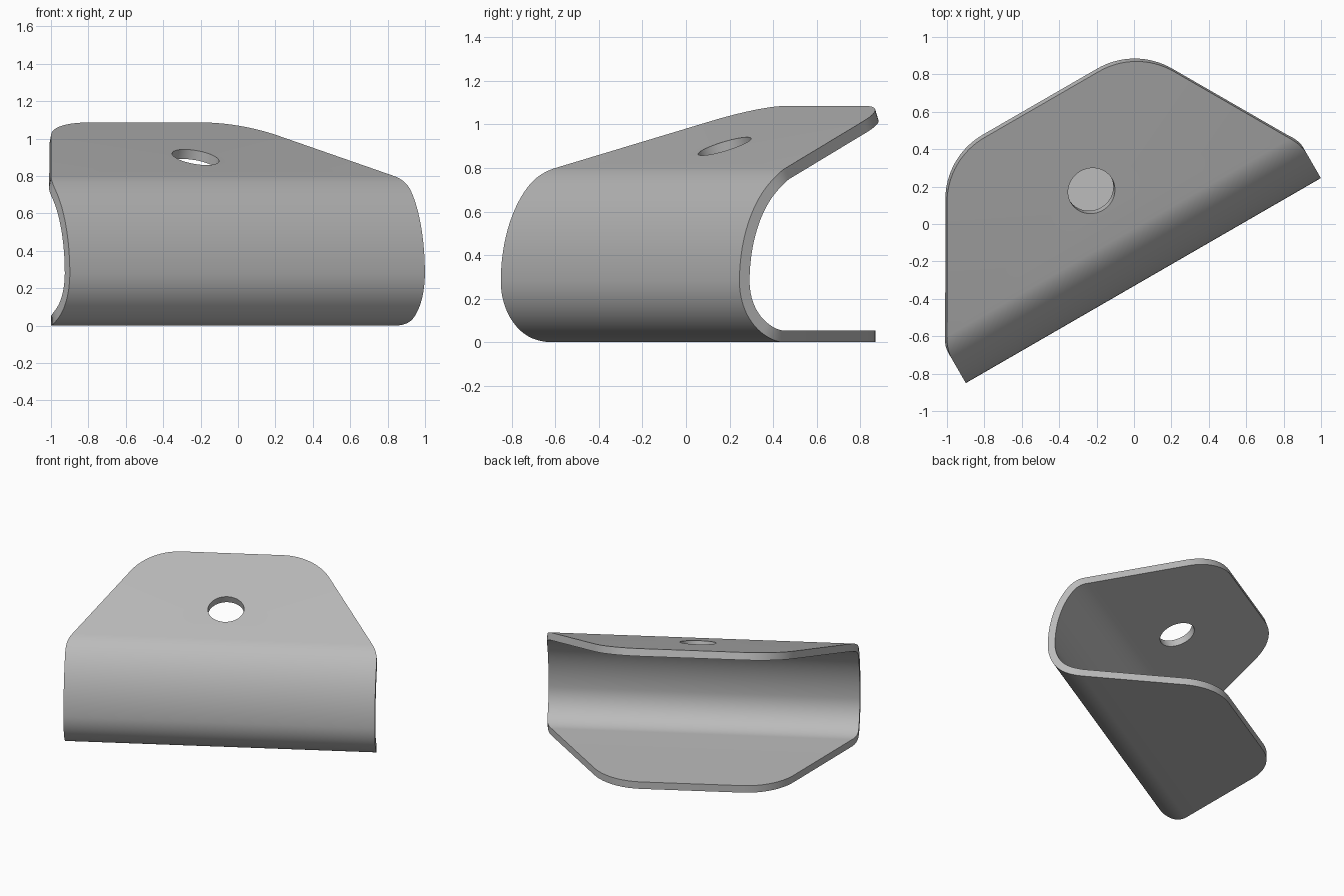
import bpy, bmesh
from math import radians, sin, cos, tan, hypot, pi
from mathutils import Vector, Matrix
from mathutils.geometry import interpolate_bezier

cube = bpy.data.objects.get("Cube")
if cube:
    bpy.data.objects.remove(cube, do_unlink=True)

THICK = 0.054
FAR = 0.80                 # depth of both flange edges
TILT = radians(19.2)       # slope of the upper flange
HALF, END_HALF = 1.058, 1.096   # half width at the bend line and on the bend
CORNER = 0.40              # radius of the flange corners
TOP_BEND = Vector((-0.02, 0.80))
FRONT, FRONT_Z = -0.287, 0.28
BOTTOM_BEND = Vector((-0.03, 0.0))

mat = bpy.data.materials.new("satin_grey")
mat.use_nodes = True
grey = (0.5, 0.5, 0.5, 1)
mat.diffuse_color = grey
mat.node_tree.nodes["Principled BSDF"].inputs["Base Color"].default_value = grey


def flange_outline(start):
    """Depth and half width along a tapered flange with a rounded corner."""
    a = radians(30)
    corner = Vector((FAR, HALF - (FAR - TOP_BEND.x) * tan(a)))
    edge = Vector((cos(a), -sin(a)))
    tangent = corner - edge * CORNER * tan(a)
    centre = tangent - CORNER * Vector((sin(a), cos(a)))
    pts = [Vector((start, HALF))]
    for i in range(17):
        t = radians(60) * (1 - i / 16)
        pts.append(centre + CORNER * Vector((cos(t), sin(t))))
    return pts


def bend_half(d):
    """Half width at a distance past the bend line, easing to a straight end."""
    r = (END_HALF - HALF) / (1 - cos(radians(30)))
    s = max(0.0, 0.5 - d / r)
    return END_HALF - r * (1 - (1 - s * s) ** 0.5)


# Curved web: upper sweep and tighter lower sweep
front = Vector((FRONT, FRONT_Z))


def sweep(a, corner, b, k, n):
    pts = interpolate_bezier(a.to_3d(), a.lerp(corner, k).to_3d(),
                             b.lerp(corner, k).to_3d(), b.to_3d(), n)
    return [p.to_2d() for p in pts]


upper_corner = Vector((FRONT, TOP_BEND.y - (TOP_BEND.x - FRONT) * tan(TILT)))
web = sweep(TOP_BEND, upper_corner, front, 0.58, 25)
web += sweep(front, Vector((FRONT, 0)), BOTTOM_BEND, 0.56, 25)[1:]
dist = [0.0]
for p, q in zip(web, web[1:]):
    dist.append(dist[-1] + hypot(*(q - p)))

# Rows of (depth, height, half width) from upper edge to lower edge
rows = [(w, TOP_BEND.y + (w - TOP_BEND.x) * tan(TILT), h)
        for w, h in reversed(flange_outline(TOP_BEND.x)[1:])]
rows += [(p.x, p.y, bend_half(min(d, dist[-1] - d))) for p, d in zip(web, dist)]
rows += [(w, 0.0, h) for w, h in flange_outline(BOTTOM_BEND.x)[1:]]

bm = bmesh.new()
verts = [(bm.verts.new((-h, w, z)), bm.verts.new((h, w, z))) for w, z, h in rows]
for (a, b), (c, d) in zip(verts, verts[1:]):
    bm.faces.new((a, c, d, b))
mesh = bpy.data.meshes.new("bent_bracket")
bm.to_mesh(mesh)
bm.free()
mesh.materials.append(mat)
bracket = bpy.data.objects.new("bent_bracket", mesh)
bpy.context.collection.objects.link(bracket)
bracket.matrix_world = Matrix.Translation((-0.108 * cos(pi / 6), -0.108 * sin(pi / 6), 0)) \
    @ Matrix.Rotation(pi / 6, 4, 'Z')

# Sheet thickness, inward from the outer skin
shell = bracket.modifiers.new("thickness", 'SOLIDIFY')
shell.thickness = THICK
shell.offset = -1

# Round hole through the upper flange
hole_y = 0.267
hole_z = TOP_BEND.y + (hole_y - TOP_BEND.x) * tan(TILT)
bpy.ops.mesh.primitive_cylinder_add(vertices=64, radius=0.127, depth=0.3)
cutter = bpy.context.object
cutter.name = "hole_cutter"
cutter.hide_render = True
cutter.matrix_world = bracket.matrix_world @ Matrix.Translation((0, hole_y, hole_z)) \
    @ Matrix.Rotation(TILT, 4, 'X')
cut = bracket.modifiers.new("hole", 'BOOLEAN')
cut.operation = 'DIFFERENCE'
cut.solver = 'EXACT'
cut.object = cutter

bpy.ops.object.select_all(action='DESELECT')
bracket.select_set(True)
bpy.context.view_layer.objects.active = bracket
for name in ("thickness", "hole"):
    bpy.ops.object.modifier_apply(modifier=name)
bpy.data.objects.remove(cutter, do_unlink=True)
bpy.ops.object.shade_smooth_by_angle(angle=radians(30))
